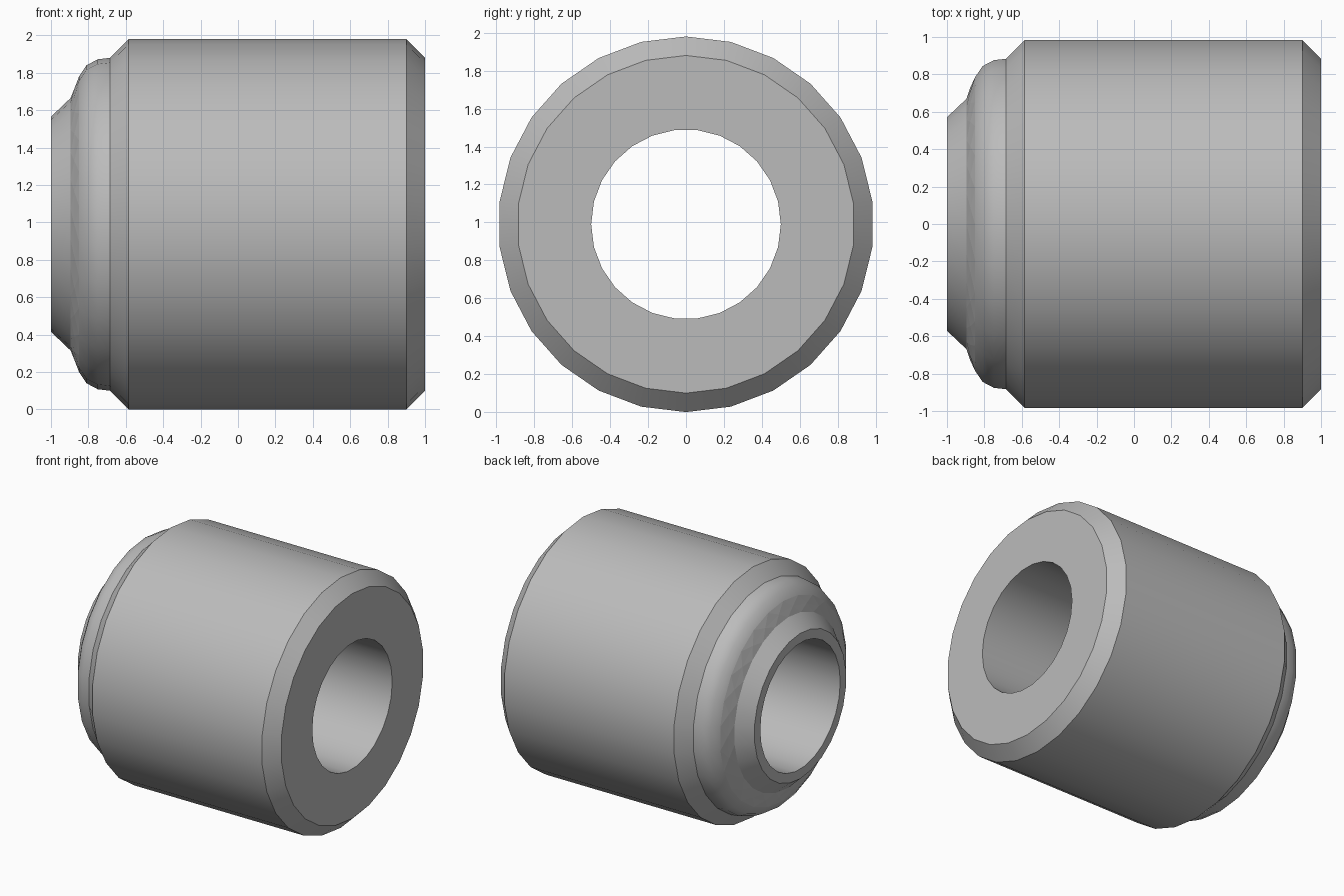
import bpy, bmesh
from math import pi, sin, cos

cube = bpy.data.objects.get("Cube")
if cube:
    bpy.data.objects.remove(cube)

SIDES = 26
AXIS_Z = 0.99

# Closed cross-section of the bushing: x, radius, twist in steps
PROFILE = [
    (1.0, 0.5, 0.5), (1.0, 0.89, 0), (0.9, 0.99, 0),           # bored end and chamfer
    (-0.585, 0.99, 0), (-0.685, 0.89, 0),                      # barrel and rear chamfer
    (-0.75, 0.882, 0), (-0.81, 0.85, 0), (-0.85, 0.79, 0),     # rounded shoulder
    (-0.875, 0.73, 0.5), (-0.895, 0.675, 0),                   # rough fillet
    (-1.0, 0.575, 0), (-1.0, 0.5, 0.5),                        # conical nose and bore mouth
]
ROUGH_BANDS = (7, 8)

steel = bpy.data.materials.new("grey steel")
steel.use_nodes = True
colour = (0.5, 0.5, 0.5, 1)
steel.diffuse_color = colour
steel.node_tree.nodes["Principled BSDF"].inputs["Base Color"].default_value = colour


def ring(bm, x, radius, twist):
    angles = [2 * pi * (i + twist) / SIDES for i in range(SIDES)]
    return [bm.verts.new((x, radius * sin(a), AXIS_Z + radius * cos(a))) for a in angles]


def bridge(bm, a, b, twist_a, twist_b):
    """Join two rings with quads, or with triangles where the twist changes."""
    faces = []
    for i in range(SIDES):
        j = (i + 1) % SIDES
        if twist_a == twist_b:
            groups = [(a[i], a[j], b[j], b[i])]
        elif twist_a < twist_b:
            groups = [(a[i], a[j], b[i]), (a[j], b[j], b[i])]
        else:
            groups = [(a[i], a[j], b[j]), (a[i], b[j], b[i])]
        faces += [bm.faces.new(g) for g in groups]
    return faces


# Turn the cross-section around the x axis
bm = bmesh.new()
rings = [ring(bm, *p) for p in PROFILE]
rough = []
for k in range(len(PROFILE)):
    n = (k + 1) % len(PROFILE)
    faces = bridge(bm, rings[k], rings[n], PROFILE[k][2], PROFILE[n][2])
    if k in ROUGH_BANDS:
        rough += faces
bmesh.ops.recalc_face_normals(bm, faces=bm.faces)
bm.faces.index_update()
rough_ids = [f.index for f in rough]

mesh = bpy.data.meshes.new("bushing")
bm.to_mesh(mesh)
bm.free()
mesh.materials.append(steel)
bushing = bpy.data.objects.new("bushing", mesh)
bpy.context.collection.objects.link(bushing)

# Smooth barrel with crisp chamfers, flat facets on the fillet
bpy.ops.object.select_all(action="DESELECT")
bushing.select_set(True)
bpy.context.view_layer.objects.active = bushing
bpy.ops.object.shade_smooth_by_angle(angle=pi / 6)
for i in rough_ids:
    mesh.polygons[i].use_smooth = False
